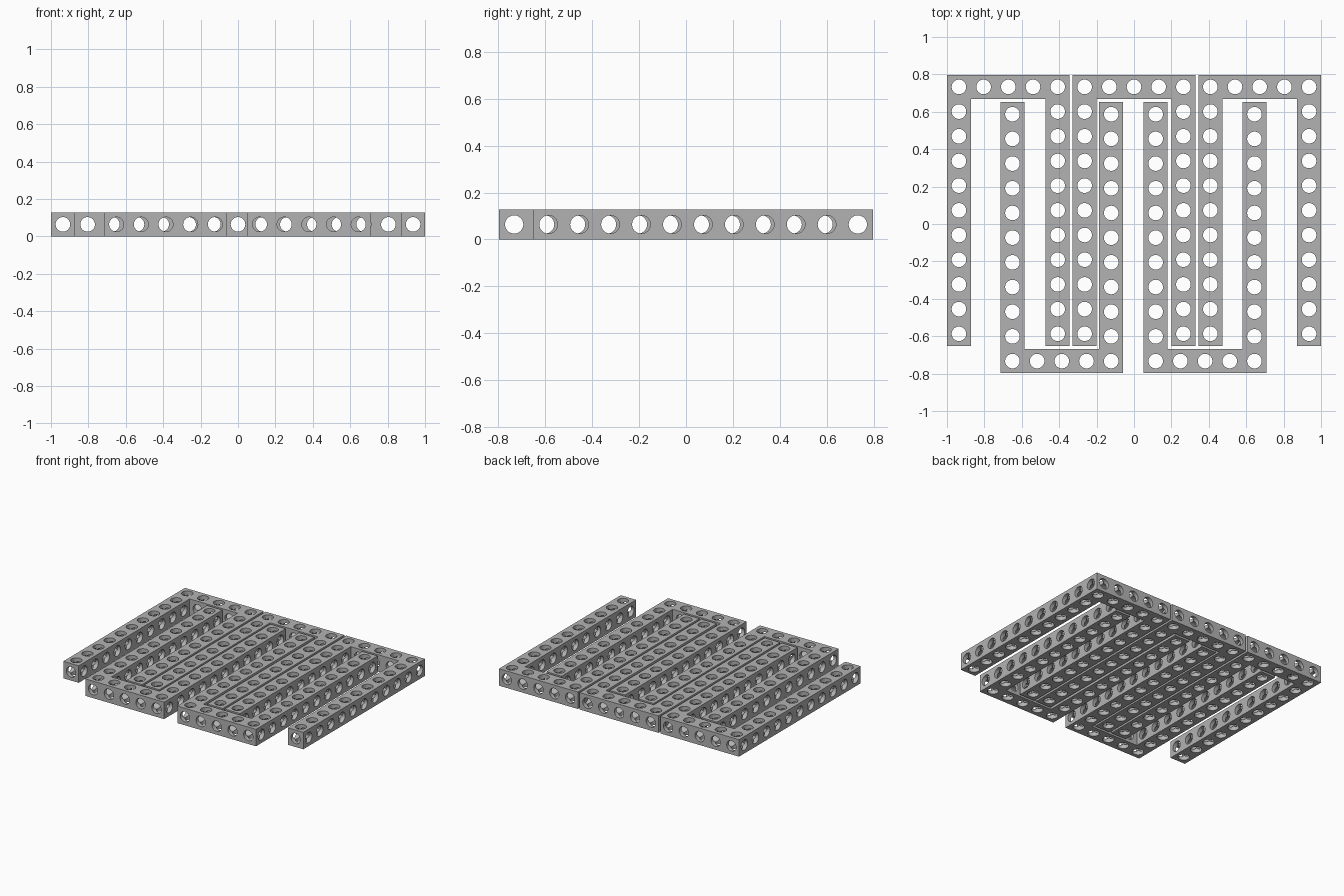
import bpy, bmesh, math
from mathutils import Vector

if "Cube" in bpy.data.objects:
    bpy.data.objects.remove(bpy.data.objects["Cube"])

PITCH = 0.132     # hole spacing
HALF = 0.064      # half of the beam thickness
R = 0.039         # hole radius
N = 32            # sides per hole
COLS, ROWS = 5, 11

grey = bpy.data.materials.new("light grey")
grey.diffuse_color = (0.45, 0.45, 0.45, 1)
grey.use_nodes = True
grey.node_tree.nodes["Principled BSDF"].inputs["Base Color"].default_value = grey.diffuse_color


def add_cell(bm, centre, extent, linked):
    """One block drilled along all three axes; linked sides stay open."""
    for axis in range(3):
        u, v = (axis + 1) % 3, (axis + 2) % 3
        for sign in (-1, 1):
            inner, rim, border = [], [], []
            for i in range(N):
                a = 2 * math.pi * i / N
                c, s = math.cos(a), math.sin(a)
                m = max(abs(c), abs(s))

                def point(pu, pv, depth):
                    p = Vector((0, 0, 0))
                    p[u], p[v], p[axis] = pu, pv, sign * depth
                    return bm.verts.new(centre + p)

                depth = extent[axis, sign]
                eu = extent[u, 1 if c > 0 else -1]
                ev = extent[v, 1 if s > 0 else -1]
                inner.append(point(R * c, R * s, R * m))   # where the bores meet
                rim.append(point(R * c, R * s, depth))
                if (axis, sign) not in linked:
                    border.append(point(eu * c / m, ev * s / m, depth))
            for i in range(N):
                j = (i + 1) % N
                bm.faces.new((inner[i], inner[j], rim[j], rim[i]))
                if border:
                    bm.faces.new((rim[i], rim[j], border[j], border[i]))


def make_u_mesh():
    """U frame: a bar along x with two legs running towards -y."""
    cells = {(c, 0) for c in range(COLS)}
    cells |= {(c, r) for c in (0, COLS - 1) for r in range(ROWS)}
    corners = {(0, 0), (COLS - 1, 0)}
    bm = bmesh.new()
    for c, r in sorted(cells):
        extent = {(a, s): HALF for a in range(3) for s in (-1, 1)}
        linked = set()
        for axis, sign, nb in ((0, -1, (c - 1, r)), (0, 1, (c + 1, r)),
                               (1, 1, (c, r - 1)), (1, -1, (c, r + 1))):
            if nb in cells:
                linked.add((axis, sign))
                if (c, r) not in corners:
                    extent[axis, sign] = PITCH - HALF if nb in corners else PITCH / 2
        centre = Vector(((c - (COLS - 1) / 2) * PITCH, -r * PITCH, HALF))
        add_cell(bm, centre, extent, linked)
    bmesh.ops.remove_doubles(bm, verts=bm.verts, dist=1e-5)
    bmesh.ops.recalc_face_normals(bm, faces=bm.faces)
    mesh = bpy.data.meshes.new("u_frame")
    bm.to_mesh(mesh)
    bm.free()
    mesh.materials.append(grey)
    return mesh


# Three frames open to the front, two interlocking frames open to the back
u_mesh = make_u_mesh()
for name, x, flipped in (("back_frame_left", -0.672, False),
                         ("back_frame_middle", 0.0, False),
                         ("back_frame_right", 0.672, False),
                         ("front_frame_left", -0.386, True),
                         ("front_frame_right", 0.380, True)):
    ob = bpy.data.objects.new(name, u_mesh.copy())
    bpy.context.collection.objects.link(ob)
    ob.location = (x, -0.733 if flipped else 0.733, 0)
    ob.rotation_euler.z = math.pi if flipped else 0
    bpy.ops.object.select_all(action='DESELECT')
    ob.select_set(True)
    bpy.context.view_layer.objects.active = ob
    bpy.ops.object.shade_smooth_by_angle(angle=math.radians(30))
